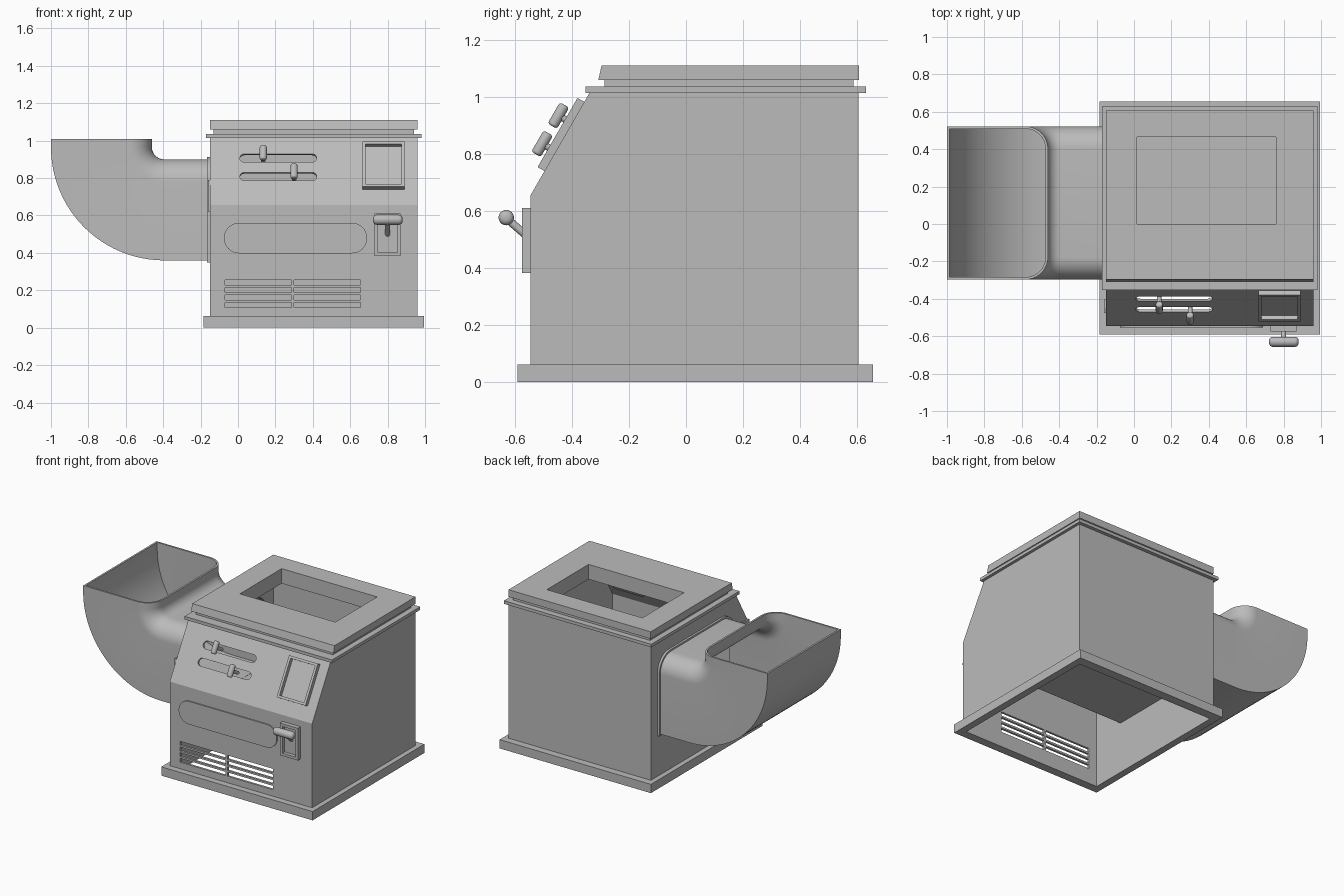
import bpy, bmesh, math
from mathutils import Matrix, Vector

if "Cube" in bpy.data.objects:
    bpy.data.objects.remove(bpy.data.objects["Cube"], do_unlink=True)

grey = bpy.data.materials.new("plain grey")
grey.use_nodes = True
grey.diffuse_color = (0.5, 0.5, 0.5, 1)
grey.node_tree.nodes["Principled BSDF"].inputs["Base Color"].default_value = grey.diffuse_color


def frame(origin, x, y, z):
    m = Matrix((x, y, z)).transposed().to_4x4()
    m.translation = origin
    return m


# Working planes: drawing x, drawing y, extrusion direction
TILT = math.radians(60)
C, S = math.cos(TILT), math.sin(TILT)
GROUND = Matrix.Identity(4)
SIDE = frame((0, 0, 0), (0, 1, 0), (0, 0, 1), (1, 0, 0))
FRONT = frame((0, -0.545, 0), (1, 0, 0), (0, 0, 1), (0, -1, 0))
SLOPE = frame((0, -0.545, 0.655), (1, 0, 0), (0, C, S), (0, -S, C))
WALL = 0.015


def finish(name, bm):
    bmesh.ops.recalc_face_normals(bm, faces=bm.faces)
    mesh = bpy.data.meshes.new(name)
    bm.to_mesh(mesh)
    bm.free()
    mesh.materials.append(grey)
    ob = bpy.data.objects.new(name, mesh)
    bpy.context.collection.objects.link(ob)
    return ob


def activate(ob):
    bpy.ops.object.select_all(action="DESELECT")
    ob.select_set(True)
    bpy.context.view_layer.objects.active = ob


def smooth(ob, angle=35):
    activate(ob)
    bpy.ops.object.shade_smooth_by_angle(angle=math.radians(angle))
    return ob


def prism(name, pts, lo, hi, plane=GROUND):
    bm = bmesh.new()
    face = bm.faces.new([bm.verts.new((u, v, lo)) for u, v in pts])
    top = bmesh.ops.extrude_face_region(bm, geom=[face])["geom"]
    bmesh.ops.translate(bm, vec=(0, 0, hi - lo),
                        verts=[g for g in top if isinstance(g, bmesh.types.BMVert)])
    bm.transform(plane)
    return finish(name, bm)


def rect(u0, u1, v0, v1, bottom=0, top=0, steps=10):
    """Rectangle outline with separate bottom and top corner radii."""
    pts = []
    corners = ((u1, v0, bottom, -90), (u1, v1, top, 0), (u0, v1, top, 90), (u0, v0, bottom, 180))
    for u, v, r, start in corners:
        if not r:
            pts.append((u, v))
            continue
        cu = u - r if u == u1 else u + r
        cv = v - r if v == v1 else v + r
        for i in range(steps + 1):
            a = math.radians(start + 90 * i / steps)
            pts.append((cu + r * math.cos(a), cv + r * math.sin(a)))
    return pts


def cut(ob, *cutters):
    for c in cutters:
        c.hide_render = True
        mod = ob.modifiers.new("cut", "BOOLEAN")
        mod.operation, mod.solver, mod.object = "DIFFERENCE", "EXACT", c
        activate(ob)
        bpy.ops.object.modifier_apply(modifier=mod.name)
        bpy.data.objects.remove(c, do_unlink=True)
    return ob


def rod(name, a, b, radius, bevel=0.0):
    a, b = Vector(a), Vector(b)
    bm = bmesh.new()
    bmesh.ops.create_cone(bm, cap_ends=True, segments=24, radius1=radius, radius2=radius,
                          depth=(b - a).length)
    if bevel:
        rims = [e for e in bm.edges if abs(e.verts[0].co.z - e.verts[1].co.z) < 1e-5]
        bmesh.ops.bevel(bm, geom=rims, offset=bevel, segments=4, profile=0.5, affect="EDGES")
    turn = (b - a).to_track_quat("Z", "Y").to_matrix().to_4x4()
    bm.transform(Matrix.Translation((a + b) / 2) @ turn)
    return smooth(finish(name, bm), 40)


# Hollow cabinet with a sloped control face, open underneath
body = prism("cabinet", [(-0.545, 0.0), (0.605, 0.0), (0.605, 1.02), (-0.335, 1.02), (-0.545, 0.655)],
             -0.15, 0.96, SIDE)
inside = prism("cutter", [(-0.53, -0.1), (0.59, -0.1), (0.59, 1.005), (-0.326, 1.005), (-0.53, 0.651)],
               -0.15 + WALL, 0.96 - WALL, SIDE)
hatch = rect(0.015, 0.76, 0.0, 0.465)
opening = rect(-0.285, 0.505, 0.372, 0.882, top=0.11)
cut(body, inside,
    prism("cutter", opening, 0.9, 1.1, SIDE),
    prism("cutter", opening, -0.25, -0.1, SIDE),
    prism("cutter", hatch, 0.9, 1.2))

# Slider slots in the slope and vent slots in the front
SLIDERS = ((0.291, 0.135), (0.177, 0.30))
for v, _ in SLIDERS:
    cut(body, prism("cutter", rect(0.01, 0.42, v - 0.026, v + 0.026, 0.025, 0.025), -0.06, 0.06, SLOPE))
for u in (-0.07, 0.30):
    for row in range(4):
        z = 0.108 + 0.04 * row
        cut(body, prism("cutter", rect(u, u + 0.355, z, z + 0.027), -0.05, 0.05, FRONT))
smooth(body, 20)

# Base plinth, cornice, neck and lid
base = prism("base_plinth", rect(-0.185, 0.995, -0.59, 0.655), 0, 0.062)
cut(base, prism("cutter", rect(-0.14, 0.95, -0.535, 0.595), -0.1, 0.2))
cornice = prism("cornice", rect(-0.17, 0.98, -0.352, 0.63), 1.014, 1.036)
neck = prism("lid_neck", rect(-0.13, 0.94, -0.285, 0.587), 1.03, 1.065)
lid = prism("lid", [(-0.307, 1.06), (0.607, 1.06), (0.607, 1.11), (-0.296, 1.11)], -0.15, 0.96, SIDE)
for part in (cornice, neck, lid):
    cut(part, prism("cutter", hatch, 0.9, 1.2))

# Chute floor running through the cabinet
prism("chute_floor", rect(-0.15, 0.96, -0.295, 0.52), 0.36, 0.372)

# Elbow chute: section swept sideways, then bent upward
section = rect(-0.297, 0.522, 0.0, 0.54, top=0.12)
BEND_X, BEND_Z, OUTER = -0.395, 0.965, 0.605
stations = [(0, 0.25, 0)] + [(math.radians(90 * i / 24), 0, 0) for i in range(25)]
stations.append((math.radians(90), 0, 0.045))
bm = bmesh.new()
rings = []
for a, dx, dz in stations:
    rings.append([bm.verts.new((BEND_X + dx - (OUTER - h) * math.sin(a), y,
                                BEND_Z + dz - (OUTER - h) * math.cos(a))) for y, h in section])
for r0, r1 in zip(rings, rings[1:]):
    for i in range(len(section)):
        j = (i + 1) % len(section)
        bm.faces.new((r0[i], r0[j], r1[j], r1[i]))
chute = finish("elbow_chute", bm)
shell = chute.modifiers.new("shell", "SOLIDIFY")
shell.thickness, shell.offset, shell.use_even_offset = 0.013, -1, True
activate(chute)
bpy.ops.object.modifier_apply(modifier=shell.name)
smooth(chute)

collar = prism("chute_collar", rect(-0.307, 0.532, 0.348, 0.912, top=0.125), -0.165, -0.149, SIDE)
smooth(cut(collar, prism("cutter", opening, -0.3, 0, SIDE)))

# Small plate on the chute side wall
prism("side_plate", rect(-0.475, -0.405, 0.62, 0.79), -0.161, -0.149, SIDE)

# Slider knobs on stems
for n, (v, x) in enumerate(SLIDERS, 1):
    rod(f"slider_stem_{n}", SLOPE @ Vector((x, v, -0.03)), SLOPE @ Vector((x, v, 0.05)), 0.012)
    rod(f"slider_knob_{n}", SLOPE @ Vector((x, v - 0.043, 0.055)),
        SLOPE @ Vector((x, v + 0.043, 0.055)), 0.019, 0.01)

# Raised display frame on the slope
display = prism("display_frame", rect(0.665, 0.89, 0.098, 0.378), -0.03, 0.028, SLOPE)
cut(display, prism("cutter", rect(0.682, 0.873, 0.115, 0.361), 0.001, 0.1, SLOPE))

# Rounded front plate
smooth(prism("front_plate", rect(-0.075, 0.69, 0.398, 0.56, 0.08, 0.08), -0.002, 0.009, FRONT))

# Lever housing, arm and grip
housing = prism("lever_housing", rect(0.73, 0.87, 0.383, 0.61), -0.005, 0.03, FRONT)
cut(housing, prism("cutter", rect(0.748, 0.852, 0.402, 0.59), 0.005, 0.1, FRONT))
rod("lever_arm", (0.80, -0.54, 0.497), (0.80, -0.63, 0.575), 0.014)
rod("lever_grip", (0.722, -0.63, 0.577), (0.88, -0.63, 0.577), 0.027, 0.02)
